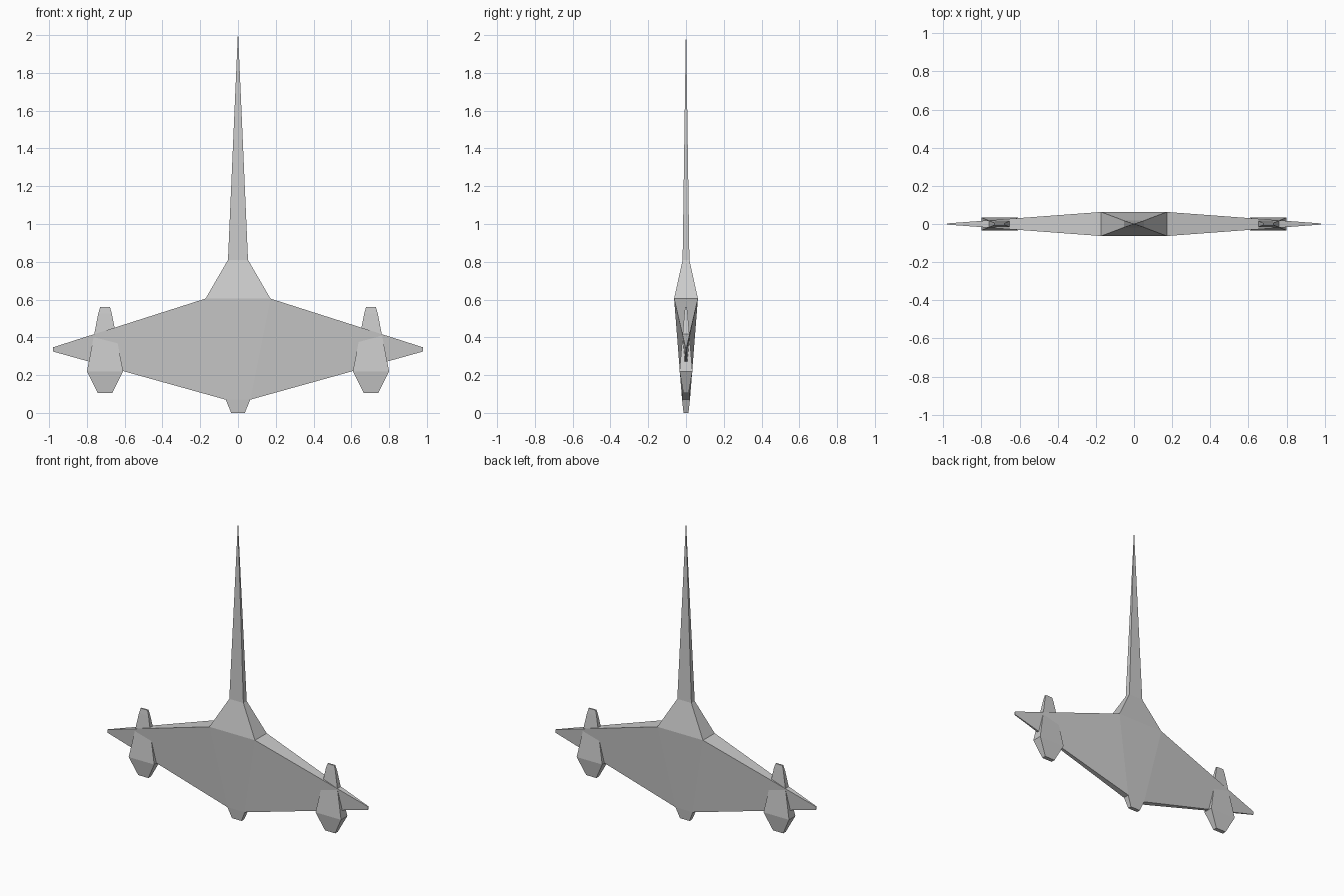
import bpy, bmesh

if "Cube" in bpy.data.objects:
    bpy.data.objects.remove(bpy.data.objects["Cube"])


def loft(name, rings, center_x=0.0, wing_tip=None):
    """Loft rectangular rings (z, half width, half depth); optionally pull one band's sides into wings."""
    bm = bmesh.new()
    loops = []
    for z, hx, hy in rings:
        loops.append([bm.verts.new((center_x + sx * hx, sy * hy, z))
                      for sx, sy in ((-1, -1), (1, -1), (1, 1), (-1, 1))])
    sides = {}
    for i, (a, b) in enumerate(zip(loops, loops[1:])):
        for k in range(4):
            n = (k + 1) % 4
            sides[i, k] = bm.faces.new((a[k], a[n], b[n], b[k]))
    bm.faces.new(loops[0][::-1])
    bm.faces.new(loops[-1])
    if wing_tip:
        band, x_tip, y_tip, z_low, z_high = wing_tip
        for k, sx in ((1, 1), (3, -1)):
            face = sides[band, k]
            mid = face.calc_center_median().z
            tip = bmesh.ops.extrude_discrete_faces(bm, faces=[face])["faces"][0]
            for v in tip.verts:
                v.co = (sx * x_tip, y_tip if v.co.y > 0 else -y_tip,
                        z_high if v.co.z > mid else z_low)
    bmesh.ops.recalc_face_normals(bm, faces=bm.faces)
    mesh = bpy.data.meshes.new(name)
    bm.to_mesh(mesh)
    bm.free()
    obj = bpy.data.objects.new(name, mesh)
    bpy.context.collection.objects.link(obj)
    return obj


# Hull with tail stub, long needle nose and tapered wings
loft("hull_and_wings",
     [(0.0, 0.036, 0.013), (0.07, 0.065, 0.021), (0.605, 0.172, 0.063),
      (0.81, 0.053, 0.018), (2.0, 0.001, 0.001)],
     wing_tip=(1, 0.98, 0.003, 0.325, 0.347))

# Engine pods running through both wings
for side, sx in (("left", -1), ("right", 1)):
    loft(side + "_engine_pod",
         [(0.105, 0.038, 0.014), (0.22, 0.096, 0.034),
          (0.525, 0.036, 0.009), (0.56, 0.026, 0.005)],
         center_x=sx * 0.704)
